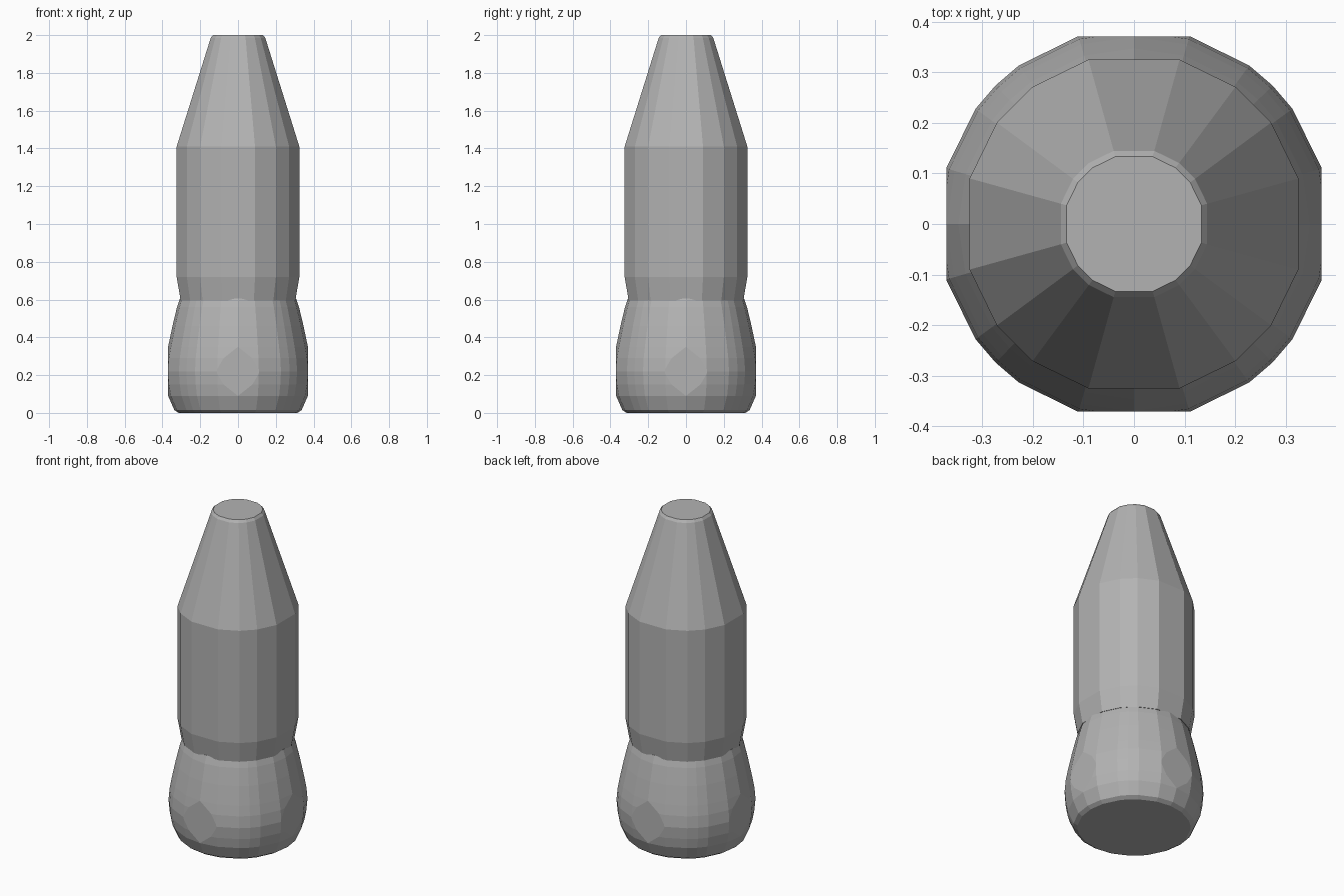
import bpy, bmesh
from math import cos, sin, radians
from mathutils import Vector

if "Cube" in bpy.data.objects:
    bpy.data.objects.remove(bpy.data.objects["Cube"], do_unlink=True)

grey = bpy.data.materials.new("plain grey")
grey.use_nodes = True
colour = (0.45, 0.45, 0.45, 1)
grey.diffuse_color = colour
grey.node_tree.nodes["Principled BSDF"].inputs["Base Color"].default_value = colour


def lathe(name, profile, quarter_angles, flat=None):
    """Stack rings of (radius, height); optionally slice four flats at +-x and +-y."""
    angles = [radians(a + 90 * q) for q in range(4) for a in quarter_angles]
    n = len(angles)
    bm = bmesh.new()
    rings = [[bm.verts.new((r * cos(a), r * sin(a), z)) for a in angles] for r, z in profile]
    for low, high in zip(rings, rings[1:]):
        for i in range(n):
            j = (i + 1) % n
            bm.faces.new((low[i], low[j], high[j], high[i]))
    bm.faces.new(rings[0][::-1])
    bm.faces.new(rings[-1])
    if flat:
        for axis in ((1, 0, 0), (-1, 0, 0), (0, 1, 0), (0, -1, 0)):
            normal = Vector(axis)
            cut = bmesh.ops.bisect_plane(
                bm, geom=bm.verts[:] + bm.edges[:] + bm.faces[:],
                plane_co=normal * flat, plane_no=normal, clear_outer=True)
            edges = [e for e in cut["geom_cut"] if isinstance(e, bmesh.types.BMEdge)]
            bmesh.ops.contextual_create(bm, geom=edges)
    bmesh.ops.recalc_face_normals(bm, faces=bm.faces[:])
    mesh = bpy.data.meshes.new(name)
    bm.to_mesh(mesh)
    bm.free()
    mesh.materials.append(grey)
    obj = bpy.data.objects.new(name, mesh)
    bpy.context.collection.objects.link(obj)
    return obj


# Bulging base with a round flat on each side
lathe("bulb_base",
      [(0.315, 0), (0.337, 0.015), (0.37, 0.09), (0.381, 0.15), (0.387, 0.22),
       (0.381, 0.29), (0.37, 0.35), (0.347, 0.46), (0.323, 0.56), (0.308, 0.605)],
      (0, 16.5, 36, 45, 54, 73.5), flat=0.37)

# Straight body with a narrowed foot, tapering to a blunt tip
lathe("tapered_body",
      [(0.315, 0.595), (0.337, 0.72), (0.337, 1.41), (0.15, 1.985), (0.138, 2)],
      (15.5, 36.5, 53.5, 74.5))
